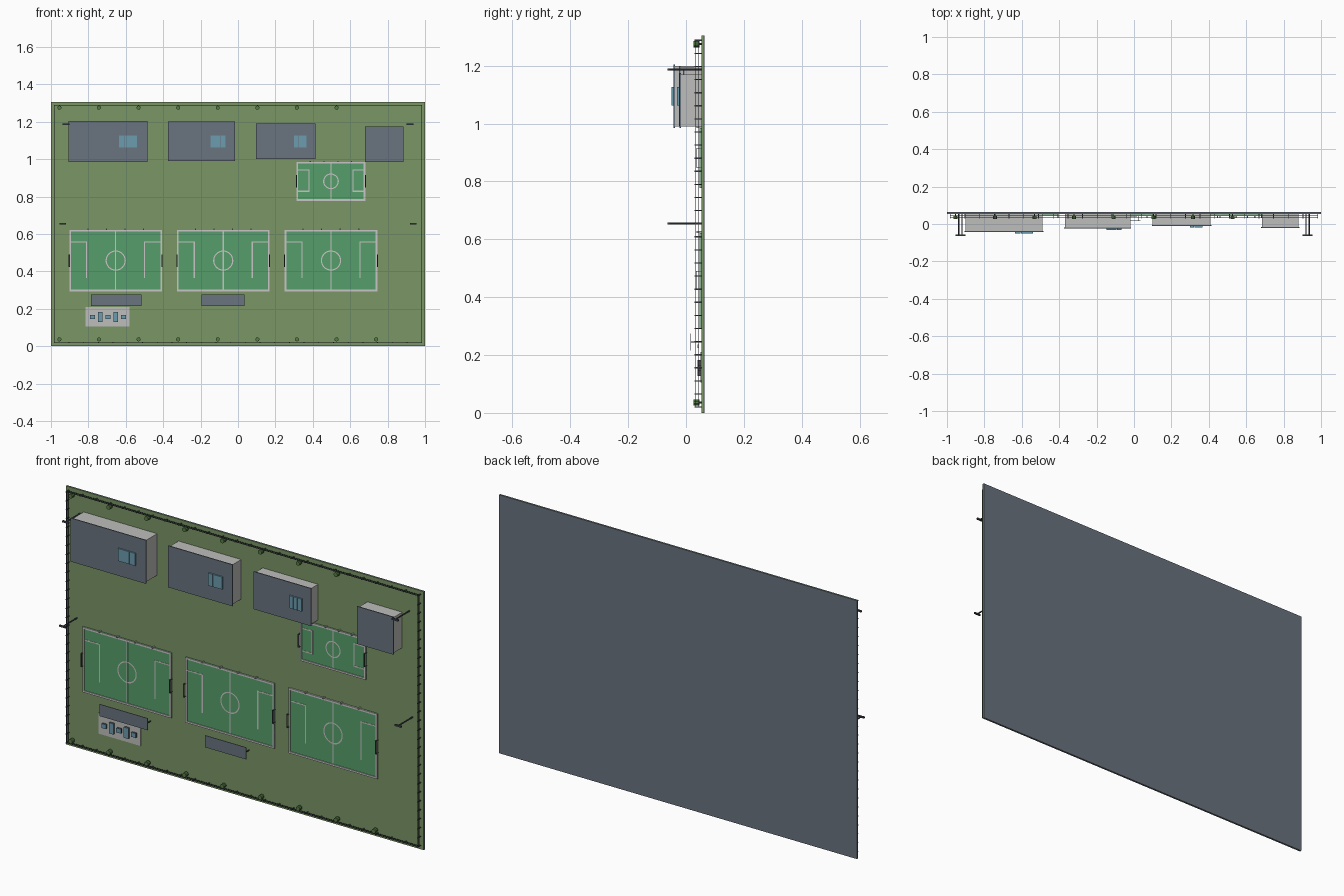
import bpy, bmesh, math
from mathutils import Matrix, Vector

if "Cube" in bpy.data.objects:
    bpy.data.objects.remove(bpy.data.objects["Cube"])


def srgb(r, g, b):
    f = lambda c: c / 12.92 if c <= 0.04045 else ((c + 0.055) / 1.055) ** 2.4
    return (f(r / 255), f(g / 255), f(b / 255), 1)


def material(name, *rgb):
    m = bpy.data.materials.new(name)
    m.diffuse_color = srgb(*rgb)
    m.use_nodes = True
    m.node_tree.nodes["Principled BSDF"].inputs["Base Color"].default_value = m.diffuse_color
    return m


GRASS = material("grass", 122, 150, 102)
TURF = material("turf", 86, 158, 106)
SLATE = material("slate", 106, 115, 127)
WALL = material("light grey", 190, 190, 188)
LINE = material("line white", 200, 198, 198)
DARK = material("dark metal", 66, 71, 78)
GLASS = material("blue glass", 108, 156, 174)
LEAF = material("leaf green", 86, 124, 70)

GROUND = 0.054   # y of the grass surface


class Part:
    """Collects simple solids into one named object."""

    def __init__(self, name, mat):
        self.name, self.mat, self.bm = name, mat, bmesh.new()

    def box(self, x0, x1, y0, y1, z0, z1):
        c = Vector(((x0 + x1) / 2, (y0 + y1) / 2, (z0 + z1) / 2))
        s = (abs(x1 - x0), abs(y1 - y0), abs(z1 - z0), 1)
        bmesh.ops.create_cube(self.bm, size=1, matrix=Matrix.Translation(c) @ Matrix.Diagonal(s))
        return self

    def rod(self, x, z, y0, y1, r, sides=8):
        m = Matrix.Translation((x, (y0 + y1) / 2, z)) @ Matrix.Rotation(math.pi / 2, 4, 'X')
        bmesh.ops.create_cone(self.bm, cap_ends=True, segments=sides, radius1=r, radius2=r,
                              depth=abs(y1 - y0), matrix=m)
        return self

    def ring(self, x, z, y, r, w, sides=32):
        loops = [[self.bm.verts.new((x + q * math.cos(a), y, z + q * math.sin(a)))
                  for a in (2 * math.pi * i / sides for i in range(sides))] for q in (r - w, r)]
        for i in range(sides):
            j = (i + 1) % sides
            self.bm.faces.new((loops[0][i], loops[1][i], loops[1][j], loops[0][j]))
        return self

    def frame(self, x0, x1, y0, y1, z0, z1, w):
        self.box(x0, x1, y0, y1, z0, z0 + w).box(x0, x1, y0, y1, z1 - w, z1)
        self.box(x0, x0 + w, y0, y1, z0 + w, z1 - w).box(x1 - w, x1, y0, y1, z0 + w, z1 - w)
        return self

    def done(self):
        me = bpy.data.meshes.new(self.name)
        self.bm.to_mesh(me)
        self.bm.free()
        me.materials.append(self.mat)
        ob = bpy.data.objects.new(self.name, me)
        bpy.context.collection.objects.link(ob)
        return ob


# Base slab and lawn
Part("base_slab", SLATE).box(-1, 1, 0.058, 0.064, 0, 1.305).done()
Part("lawn", GRASS).box(-1, 1, GROUND, 0.058, 0, 1.305).done()

# Perimeter fence: posts and two rails on each side
fence = Part("perimeter_fence", DARK)
ZB, ZT, FX, P = 0.02, 1.288, 0.982, 0.002
for i in range(29):
    z = ZB + (ZT - ZB) * i / 28
    for x in (-FX, FX):
        fence.box(x - P, x + P, 0.030, GROUND, z - P, z + P)
for i in range(1, 25):
    x = -FX + 2 * FX * i / 25
    for z in (ZB, ZT):
        fence.box(x - P, x + P, 0.030, GROUND, z - P, z + P)
for y in (0.033, 0.043):
    for x in (-FX, FX):
        fence.box(x - P, x + P, y, y + 0.002, ZB, ZT)
    for z in (ZB, ZT):
        fence.box(-FX, FX, y, y + 0.002, z - 0.0015, z + 0.0015)
fence.done()

# Buildings: walls, thin overhanging roof, three roof panels
buildings = [
    (-0.905, -0.485, 0.985, 1.205, -0.043, (-0.637, -0.540)),
    (-0.375, -0.015, 0.990, 1.200, -0.024, (-0.147, -0.066)),
    (0.095, 0.415, 1.000, 1.190, -0.011, (0.298, 0.368)),
    (0.680, 0.885, 0.985, 1.175, -0.022, None),
]
for n, (x0, x1, z0, z1, top, panel) in enumerate(buildings, 1):
    o = 0.005
    Part(f"building_walls_{n}", WALL).box(x0 + o, x1 - o, top + 0.005, GROUND, z0 + o, z1 - o).done()
    Part(f"building_roof_{n}", SLATE).box(x0, x1, top, top + 0.005, z0, z1).done()
    if panel:
        roof = Part(f"roof_panels_{n}", GLASS)
        w = (panel[1] - panel[0]) / 3
        for i in range(3):
            a = panel[0] + i * w
            roof.box(a + 0.001, a + w - 0.001, top - 0.007, top, 1.063, 1.126)
        roof.done()


# Sports pitches: turf, markings, goals and netting posts
def pitch(n, x0, x1, z0, z1, radius, box_depth, box_z0, box_z1, closed):
    cx, cz, y, w = (x0 + x1) / 2, (z0 + z1) / 2, 0.050, 0.006
    Part(f"pitch_turf_{n}", TURF).box(x0, x1, y, GROUND, z0, z1).done()
    Part(f"pitch_border_{n}", LINE).frame(x0, x1, y - 0.004, GROUND, z0, z1, 0.009).done()
    marks = Part(f"pitch_lines_{n}", LINE)
    yl = y - 0.001
    marks.box(cx - w / 2, cx + w / 2, yl, y, z0, z1)
    marks.ring(cx, cz, yl - 0.0003, radius, w)
    for edge, s in ((x0, 1), (x1, -1)):
        inner = edge + s * box_depth
        marks.box(inner, inner - s * w, yl, y, box_z0, box_z1)
        marks.box(edge, inner, yl, y, box_z1 - w, box_z1)
        if closed:
            marks.box(edge, inner, yl, y, box_z0, box_z0 + w)
    marks.done()
    goals = Part(f"goals_{n}", DARK)
    for x in (x0, x1):
        goals.box(x - 0.003, x + 0.003, 0.034, 0.037, cz - 0.032, cz + 0.032)
        for z in (cz - 0.032, cz + 0.032):
            goals.box(x - 0.003, x + 0.003, 0.034, GROUND, z - 0.0015, z + 0.0015)
    goals.done()
    posts = Part(f"netting_posts_{n}", WALL)
    for i in range(4):
        x = x0 + (x1 - x0) * (i + 1) / 5
        posts.box(x - 0.003, x + 0.003, 0.036, GROUND, z1, z1 + 0.006)
    posts.done()


for n, x in enumerate((-0.902, -0.327, 0.249), 1):
    pitch(n, x, x + 0.496, 0.293, 0.622, 0.054, 0.096, 0.365, 0.560, False)
pitch(4, 0.313, 0.681, 0.777, 0.985, 0.042, 0.070, 0.825, 0.945, True)

# Spectator shelters: flat canopy on posts over a bench
for n, (x0, x1) in enumerate(((-0.785, -0.515), (-0.195, 0.035)), 1):
    Part(f"shelter_canopy_{n}", SLATE).box(x0, x1, 0.015, 0.018, 0.215, 0.275).done()
    legs = Part(f"shelter_posts_{n}", DARK)
    for i in range(4):
        x = x0 + 0.01 + (x1 - x0 - 0.02) * i / 3
        legs.box(x - 0.002, x + 0.002, 0.018, GROUND, 0.243, 0.247)
    legs.done()
    Part(f"shelter_bench_{n}", WALL).box(x0 + 0.02, x1 - 0.02, 0.040, 0.043, 0.225, 0.237).done()

# Paved yard with small glazed kiosks
Part("paved_yard", WALL).box(-0.815, -0.580, 0.050, GROUND, 0.105, 0.210).done()
bodies, tops = Part("kiosk_bodies", DARK), Part("kiosk_tops", GLASS)
for i in range(5):
    x, h = -0.778 + 0.0415 * i, (0.027 if i % 2 else 0.011)
    bodies.box(x - 0.012, x + 0.012, 0.042, 0.050, 0.155 - h, 0.155 + h)
    tops.box(x - 0.013, x + 0.013, 0.039, 0.042, 0.155 - h, 0.155 + h)
bodies.done()
tops.done()

# Floodlights: tall poles with a wide lamp head
masts, heads = Part("floodlight_masts", DARK), Part("floodlight_heads", DARK)
for s in (-1, 1):
    for x, z in ((0.92, 1.187), (0.937, 0.655)):
        masts.rod(s * x, z, -0.058, GROUND, 0.0035)
        heads.box(s * x - 0.018, s * x + 0.018, -0.064, -0.056, z - 0.004, z + 0.004)
masts.done()
heads.done()

# Rows of trees along the top and bottom edges
trunks, crowns = Part("tree_trunks", DARK), Part("tree_crowns", LEAF)
for z, count in ((1.275, 8), (0.036, 9)):
    for i in range(count):
        x = -0.955 + 0.2117 * i
        trunks.rod(x, z, 0.045, GROUND, 0.003, 6)
        crowns.rod(x, z, 0.026, 0.046, 0.011, 10)
trunks.done()
crowns.done()
